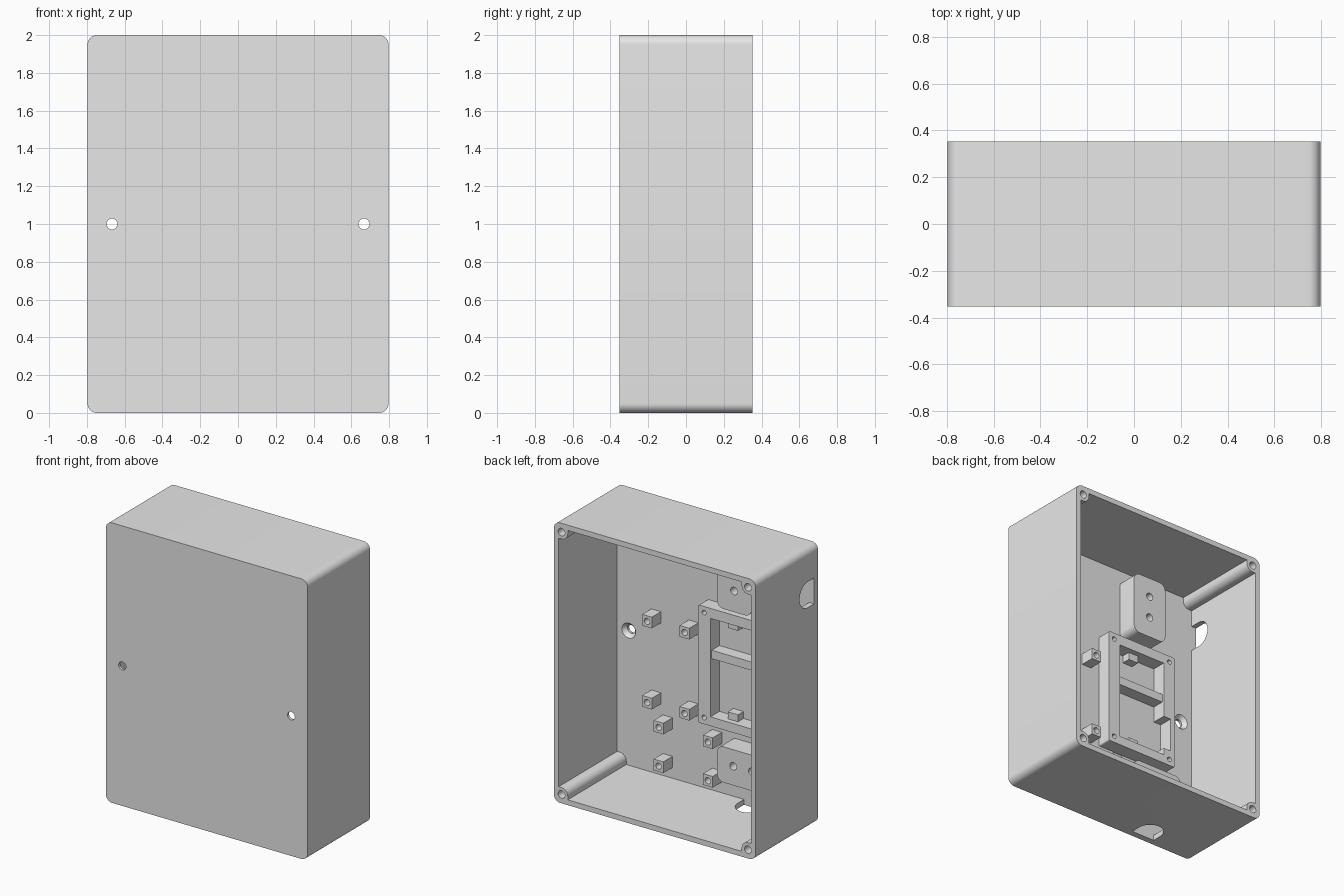
import bpy, bmesh, math
from mathutils import Vector, Matrix

HX, HY, HZ = 0.797, 0.353, 1.0      # half sizes of the box
WALL, FLOOR = 0.038, -0.307         # wall thickness, inner face of the front panel
FACE = -0.204                       # mounting face height

cube = bpy.data.objects.get("Cube")
if cube:
    bpy.data.objects.remove(cube, do_unlink=True)

grey = bpy.data.materials.new("plain grey")
grey.use_nodes = True
COLOUR = (0.8, 0.8, 0.8, 1)
grey.diffuse_color = COLOUR
grey.node_tree.nodes["Principled BSDF"].inputs["Base Color"].default_value = COLOUR


def new_object(name, bm):
    bmesh.ops.recalc_face_normals(bm, faces=bm.faces)
    mesh = bpy.data.meshes.new(name)
    bm.to_mesh(mesh)
    bm.free()
    mesh.materials.append(grey)
    ob = bpy.data.objects.new(name, mesh)
    bpy.context.collection.objects.link(ob)
    return ob


def prism(name, outline, y0, y1):
    """Extrude an (x, z) outline along y; z is measured from the box centre."""
    bm = bmesh.new()
    face = bm.faces.new([bm.verts.new((x, y0, z + HZ)) for x, z in outline])
    ext = bmesh.ops.extrude_face_region(bm, geom=[face])
    bmesh.ops.translate(bm, vec=(0, y1 - y0, 0),
                        verts=[v for v in ext["geom"] if isinstance(v, bmesh.types.BMVert)])
    return new_object(name, bm)


def arc(cx, cz, r, start, end, steps=8):
    angles = [math.radians(start + (end - start) * i / steps) for i in range(steps + 1)]
    return [(cx + r * math.cos(a), cz + r * math.sin(a)) for a in angles]


def rect(x0, x1, z0, z1, r=0):
    if not r:
        return [(x0, z0), (x1, z0), (x1, z1), (x0, z1)]
    return (arc(x0 + r, z0 + r, r, 180, 270) + arc(x1 - r, z0 + r, r, 270, 360)
            + arc(x1 - r, z1 - r, r, 0, 90) + arc(x0 + r, z1 - r, r, 90, 180))


def cone(x, z, y0, y1, r0, r1):
    bm = bmesh.new()
    place = Matrix.Translation((x, (y0 + y1) / 2, z + HZ)) @ Matrix.Rotation(-math.pi / 2, 4, "X")
    bmesh.ops.create_cone(bm, cap_ends=True, segments=24, radius1=r0, radius2=r1,
                          depth=y1 - y0, matrix=place)
    return new_object("hole_cutter", bm)


def cut(ob, *cutters):
    for cutter in cutters:
        mod = ob.modifiers.new("cut", "BOOLEAN")
        mod.operation, mod.solver, mod.object = "DIFFERENCE", "EXACT", cutter
        bpy.context.view_layer.objects.active = ob
        bpy.ops.object.modifier_apply(modifier=mod.name)
        bpy.data.objects.remove(cutter, do_unlink=True)


def smooth(ob):
    bpy.ops.object.select_all(action="DESELECT")
    ob.select_set(True)
    bpy.context.view_layer.objects.active = ob
    bpy.ops.object.shade_smooth_by_angle(angle=math.radians(30))


def drilled(name, outline, face_y, holes, r, depth):
    ob = prism(name, outline, FLOOR - 0.005, face_y)
    cut(ob, *[cone(x, z, face_y - depth, face_y + 0.02, r, r) for x, z in holes])
    smooth(ob)
    return ob


# Enclosure: cavity outline leaves a rounded screw post in every corner
POST_X, POST_Z, POST_R = 0.737, 0.937, 0.05
IX, IZ = HX - WALL, HZ - WALL
quarter = [(IX, POST_Z - POST_R)] + arc(POST_X, POST_Z, POST_R, 270, 180) + [(POST_X - POST_R, IZ)]
cavity = []
for sx, sz in ((1, 1), (-1, 1), (-1, -1), (1, -1)):
    part = [(sx * x, sz * z) for x, z in quarter]
    cavity += part if sx * sz > 0 else part[::-1]

case = prism("enclosure", rect(-HX, HX, -HZ, HZ, 0.05), -HY, HY)
cut(case, prism("cavity_cutter", cavity, FLOOR, HY + 0.1))
for sx in (-1, 1):
    # Wall-mount holes, countersunk on the inside
    cut(case, cone(sx * 0.667, 0, -HY - 0.05, HY, 0.029, 0.029),
        cone(sx * 0.667, 0, FLOOR - 0.028, FLOOR + 0.001, 0.03, 0.055))
    for sz in (-1, 1):
        cut(case, cone(sx * POST_X, sz * POST_Z, HY - 0.3, HY + 0.05, 0.027, 0.027))


# Cable openings: arched slots sitting on the inner face of the front panel
def slot_cutter(centre, along):
    r, cy = 0.092, -0.235
    profile = [(-r, FLOOR), (r, FLOOR)] + arc(0, cy, r, 0, 180, 16)
    side = Vector((0, 0, 1)) if along.x else Vector((1, 0, 0))
    bm = bmesh.new()
    face = bm.faces.new([bm.verts.new(centre + side * u + Vector((0, y, 0)) - along * 0.1)
                         for u, y in profile])
    ext = bmesh.ops.extrude_face_region(bm, geom=[face])
    bmesh.ops.translate(bm, vec=along * 0.2,
                        verts=[v for v in ext["geom"] if isinstance(v, bmesh.types.BMVert)])
    return new_object("slot_cutter", bm)


cut(case, slot_cutter(Vector((-HX, 0, HZ + 0.675)), Vector((1, 0, 0))),
    slot_cutter(Vector((-0.336, 0, 0)), Vector((0, 0, 1))))
smooth(case)

# Two groups of four circuit-board standoffs
for group, xs, zs in (("upper", (0.451, 0.155), (0.163, -0.416)),
                      ("lower", (0.36, -0.03), (-0.57, -0.846))):
    for x in xs:
        for z in zs:
            drilled(group + "_standoff", rect(x - 0.038, x + 0.038, z - 0.04, z + 0.04),
                    FACE, [(x, z)], 0.022, 0.09)

# Board frame with a drilled hole in every corner and a notched window
frame = drilled("board_frame", rect(-0.527, 0.047, -0.45, 0.39, 0.012), FACE,
                [(x, z) for x in (0, -0.48) for z in (0.345, -0.403)], 0.017, 0.08)
window = [(-0.05, 0.318), (-0.43, 0.318), (-0.43, -0.09), (-0.49, -0.09),
          (-0.49, -0.335), (-0.43, -0.335), (-0.43, -0.385), (-0.05, -0.385)]
cut(frame, prism("window_cutter", window, FLOOR - 0.05, FACE + 0.05))
smooth(frame)

# Cross bar and small tabs inside the frame
prism("frame_cross_bar", rect(-0.44, -0.04, 0.025, 0.085), FLOOR - 0.005, FACE - 0.015)
prism("upper_tab", rect(-0.24, -0.16, 0.265, 0.33), FLOOR - 0.005, FACE - 0.04)
prism("lower_tab", rect(-0.24, -0.16, -0.395, -0.335), FLOOR - 0.005, FACE - 0.04)

# Cable clamp blocks beside the two openings
drilled("upper_clamp_block", rect(-0.405, -0.134, 0.44, 0.89, 0.05), -0.158,
        [(-0.269, 0.75), (-0.269, 0.59)], 0.027, 0.12)
drilled("lower_clamp_block", rect(-0.54, -0.134, -0.80, -0.545, 0.05), -0.158,
        [(-0.262, -0.664), (-0.41, -0.664)], 0.027, 0.12)
